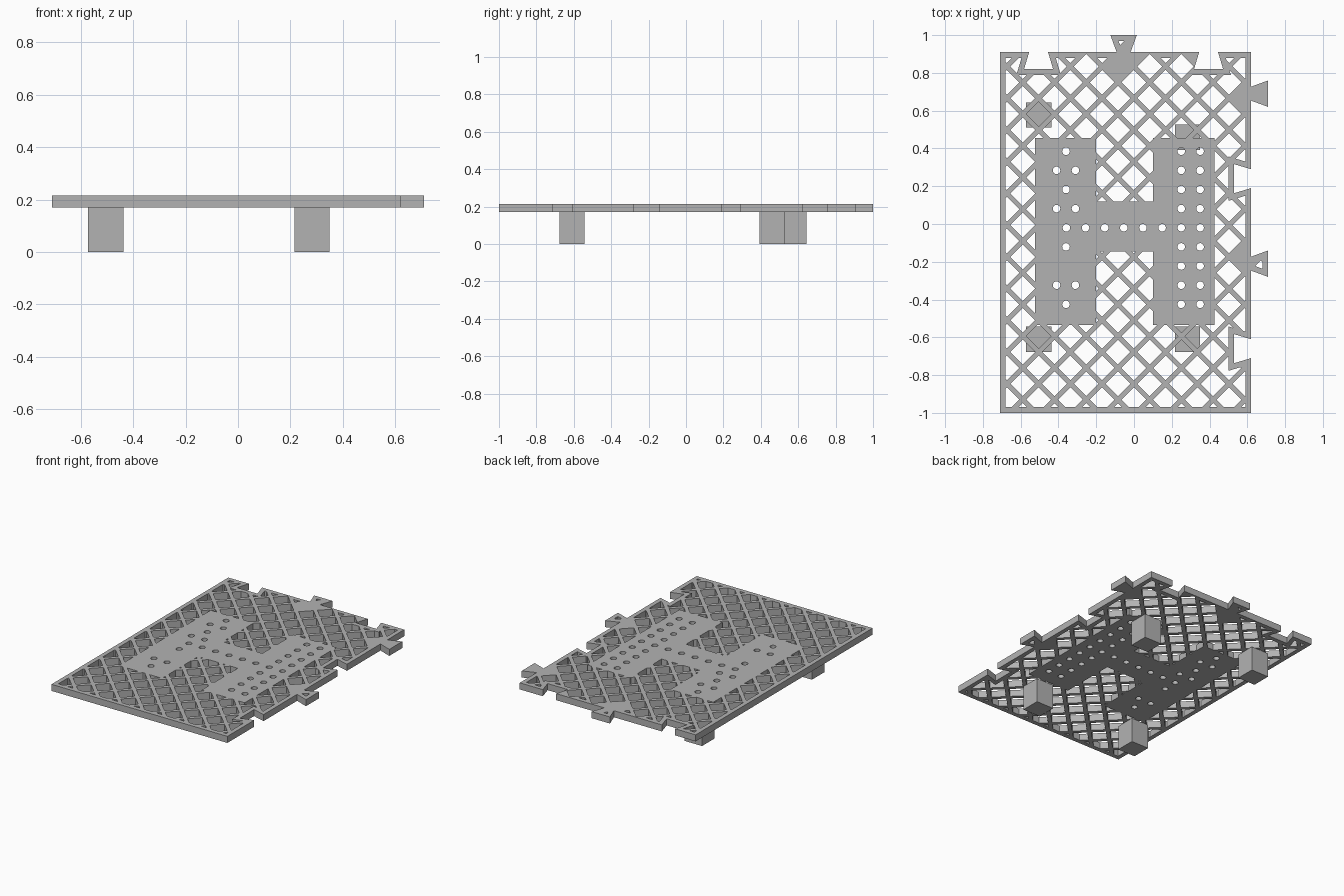
import bpy, bmesh
from math import cos, sin, pi
from mathutils import Vector

cube = bpy.data.objects.get("Cube")
if cube:
    bpy.data.objects.remove(cube, do_unlink=True)

BOTTOM, TOP = 0.17, 0.215
LEFT, RIGHT, FRONT, BACK = -0.71, 0.62, -1.0, 0.91
RIM, BAR, PITCH = 0.03, 0.026, 0.168

grey = bpy.data.materials.new("plain_grey")
grey.use_nodes = True
grey.diffuse_color = (0.45, 0.45, 0.45, 1)
grey.node_tree.nodes["Principled BSDF"].inputs["Base Color"].default_value = (0.45, 0.45, 0.45, 1)


def prisms(name, outlines, z0, z1):
    """One object made of upright prisms, one per outline."""
    bm = bmesh.new()
    for outline in outlines:
        face = bm.faces.new([bm.verts.new((x, y, z0)) for x, y in outline])
        top = bmesh.ops.extrude_face_region(bm, geom=[face])["geom"]
        moved = [v for v in top if isinstance(v, bmesh.types.BMVert)]
        bmesh.ops.translate(bm, vec=(0, 0, z1 - z0), verts=moved)
    bmesh.ops.recalc_face_normals(bm, faces=bm.faces)
    mesh = bpy.data.meshes.new(name)
    bm.to_mesh(mesh)
    bm.free()
    obj = bpy.data.objects.new(name, mesh)
    bpy.context.collection.objects.link(obj)
    return obj


def combine(target, cutter, operation):
    """Apply an exact boolean and discard the cutter."""
    mod = target.modifiers.new("cut", "BOOLEAN")
    mod.operation, mod.solver, mod.object = operation, "EXACT", cutter
    bpy.context.view_layer.objects.active = target
    bpy.ops.object.modifier_apply(modifier=mod.name)
    bpy.data.objects.remove(cutter, do_unlink=True)


def rect(x0, x1, y0, y1):
    return [(x0, y0), (x1, y0), (x1, y1), (x0, y1)]


def ngon(x, y, r, n):
    return [(x + r * cos(2 * pi * i / n), y + r * sin(2 * pi * i / n)) for i in range(n)]


def inset(points, d):
    """Move every edge of a counter-clockwise outline inwards by d."""
    result = []
    for i, p in enumerate(points):
        p = Vector(p)
        a = (p - Vector(points[i - 1])).normalized()
        b = (Vector(points[(i + 1) % len(points)]) - p).normalized()
        na, nb = Vector((-a.y, a.x)), Vector((-b.y, b.x))
        result.append(tuple(p + (na + nb) * d / (1 + na.dot(nb))))
    return result


# Puzzle-style outline: dovetail tabs and sockets on the right and back edges
TAB = [(-0.037, 0), (-0.07, 0.09), (0.07, 0.09), (0.037, 0)]
SOCKET = [(-0.05, 0), (-0.077, -0.09), (0.077, -0.09), (0.05, 0)]
outline = [(LEFT, FRONT), (RIGHT, FRONT)]
for y, shape in ((-0.66, SOCKET), (-0.21, TAB), (0.24, SOCKET), (0.69, TAB)):
    outline += [(RIGHT + out, y + t) for t, out in shape]
outline.append((RIGHT, BACK))
for x, shape in ((0.395, SOCKET), (-0.055, TAB), (-0.505, SOCKET)):
    outline += [(x - t, BACK + out) for t, out in shape]
outline.append((LEFT, BACK))

# Diamond openings of the lattice, kept inside the rim
half = PITCH / 2
diamonds = [ngon(-0.505 + i * half, 0.582 + j * half, half - BAR * 0.707, 4)
            for i in range(-4, 17) for j in range(-21, 8) if (i + j) % 2 == 0]
openings = prisms("openings", diamonds, BOTTOM - 0.1, TOP + 0.1)
inner = prisms("inner", [inset(outline, RIM)], BOTTOM - 0.05, TOP + 0.05)
combine(openings, inner, "INTERSECT")

# Solid H-shaped mounting area
xs, ys = (-0.525, -0.2, 0.1, 0.425), (-0.535, -0.145, 0.12, 0.455)
h_shape = [(xs[0], ys[0]), (xs[1], ys[0]), (xs[1], ys[1]), (xs[2], ys[1]),
           (xs[2], ys[0]), (xs[3], ys[0]), (xs[3], ys[3]), (xs[2], ys[3]),
           (xs[2], ys[2]), (xs[1], ys[2]), (xs[1], ys[3]), (xs[0], ys[3])]
combine(openings, prisms("h_area", [h_shape], BOTTOM - 0.2, TOP + 0.2), "DIFFERENCE")

lattice_plate = prisms("lattice_plate", [outline], BOTTOM, TOP)
combine(lattice_plate, openings, "DIFFERENCE")

# Round holes: two straight columns, a middle row and a staggered column
step, mid = 0.1013, -0.02
spots = [(x, mid + k * step) for x in (0.25, 0.35) for k in range(-4, 5)]
spots += [(0.25 - k * step, mid) for k in range(1, 7)]
for k in (-4, -1, 2, 4):
    spots.append((-0.36, mid + k * step))
for k in (-3, 1, 3):
    spots += [(x, mid + k * step) for x in (-0.41, -0.31)]
holes = prisms("holes", [ngon(x, y, 0.02, 20) for x, y in spots], BOTTOM - 0.1, TOP + 0.1)
combine(lattice_plate, holes, "DIFFERENCE")

# Square legs under the plate
legs = {"front_right_leg": (-0.505, -0.61), "front_left_leg": (0.283, -0.61),
        "back_right_leg": (-0.505, 0.577), "back_left_leg": (0.283, 0.46)}
parts = [lattice_plate]
for name, (x, y) in legs.items():
    parts.append(prisms(name, [rect(x - 0.067, x + 0.067, y - 0.067, y + 0.067)], 0, BOTTOM))

for part in parts:
    part.data.materials.clear()
    part.data.materials.append(grey)
